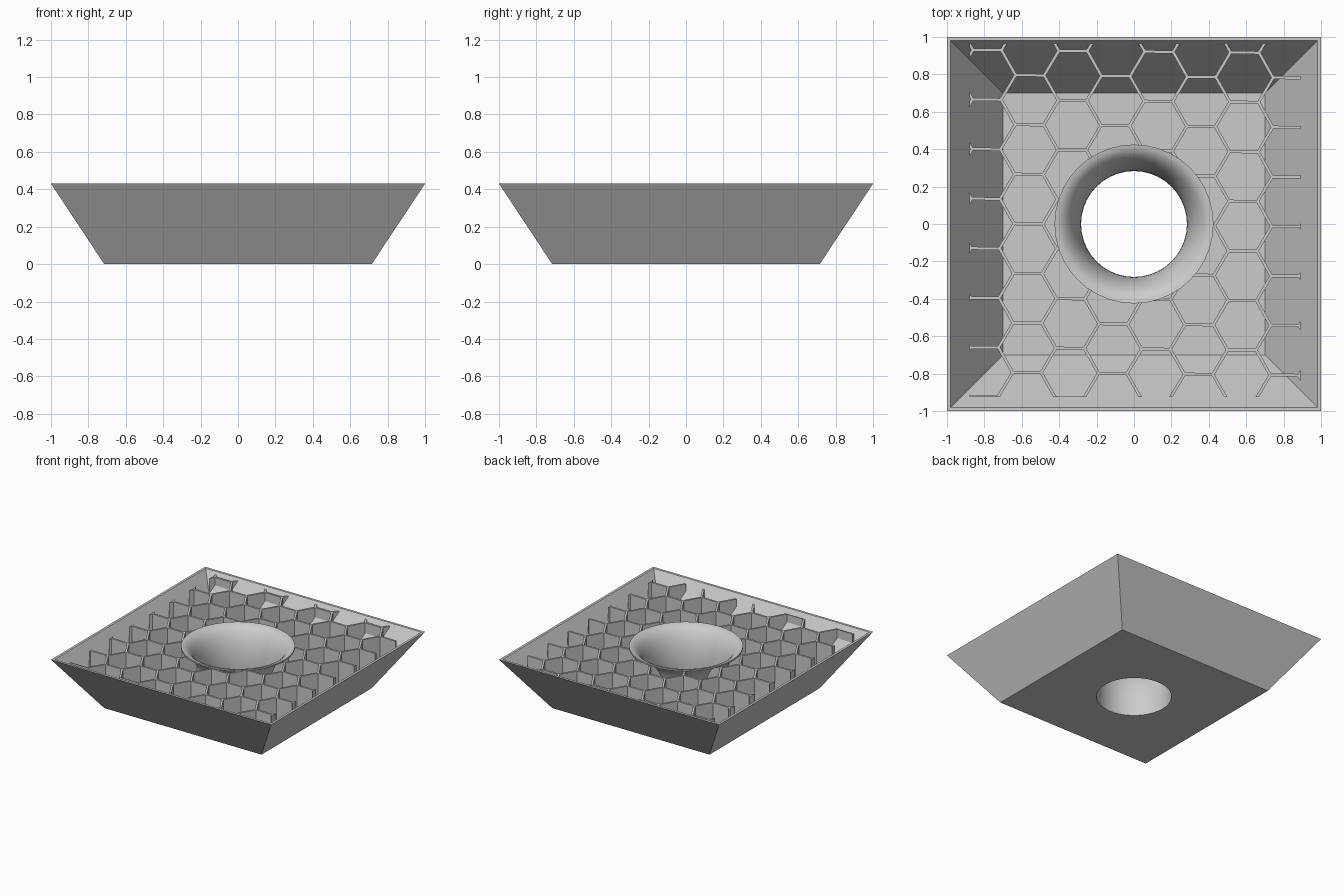
import bpy, bmesh, math
from mathutils import Matrix, Vector

if "Cube" in bpy.data.objects:
    bpy.data.objects.remove(bpy.data.objects["Cube"], do_unlink=True)

gray = bpy.data.materials.new("light_gray")
gray.use_nodes = True
gray.diffuse_color = (0.6, 0.6, 0.6, 1)
gray.node_tree.nodes["Principled BSDF"].inputs["Base Color"].default_value = gray.diffuse_color

HEIGHT = 0.43
FLOOR = 0.02
STEPS = 40


def finish(name, bm):
    bmesh.ops.recalc_face_normals(bm, faces=bm.faces)
    mesh = bpy.data.meshes.new(name)
    bm.to_mesh(mesh)
    bm.free()
    mesh.materials.append(gray)
    obj = bpy.data.objects.new(name, mesh)
    bpy.context.collection.objects.link(obj)
    return obj


def add_loft(bm, profile, sides, centre=(0, 0), turn=0.0, closed=False):
    """Turn a (radius, z) profile about z; cap its ends, or close it into a ring."""
    angles = [turn + math.tau * i / sides for i in range(sides)]
    rings = [[bm.verts.new((centre[0] + r * math.cos(a), centre[1] + r * math.sin(a), z))
              for a in angles] for r, z in profile]
    following = rings[1:] + rings[:1] if closed else rings[1:]
    for low, high in zip(rings, following):
        for i in range(sides):
            k = (i + 1) % sides
            bm.faces.new((low[i], low[k], high[k], high[i]))
    if not closed:
        bm.faces.new(rings[0][::-1])
        bm.faces.new(rings[-1])


def loft(name, profile, sides, **options):
    bm = bmesh.new()
    add_loft(bm, profile, sides, **options)
    return finish(name, bm)


def frustum(name, low, high, z_low, z_high):
    """Square frustum given by its half widths."""
    diag = math.sqrt(2)
    return loft(name, [(low * diag, z_low), (high * diag, z_high)], 4, turn=math.pi / 4)


def carve(obj, cutters):
    """Apply booleans, given as (operation, cutter) pairs."""
    for operation, cutter in cutters:
        mod = obj.modifiers.new("carve", "BOOLEAN")
        mod.operation, mod.object, mod.solver = operation, cutter, "EXACT"
    bpy.context.view_layer.update()
    graph = bpy.context.evaluated_depsgraph_get()
    mesh = bpy.data.meshes.new_from_object(obj.evaluated_get(graph))
    obj.modifiers.clear()
    obj.data = mesh


# Sloped square tray with a round opening
SLOPE = (0.98 - 0.70) / (HEIGHT - FLOOR)
cavity = frustum("cavity_cutter", 0.70, 0.98 + 0.1 * SLOPE, FLOOR, HEIGHT + 0.1)
opening = loft("opening_cutter", [(0.287, -0.1), (0.287, 0.2)], STEPS)
tray = frustum("tray", 0.715, 1.0, 0, HEIGHT)
carve(tray, [("DIFFERENCE", cavity), ("DIFFERENCE", opening)])

# Flared funnel around the opening
HOLE, RIM, DROP, SHELL = 0.283, 0.425, 0.30, 0.012


def flare(inset, lower):
    """Quarter ellipse from the throat up to the rim."""
    arc = [math.pi / 2 * i / 12 for i in range(13)]
    throat = HOLE + inset
    return [(throat + (RIM - throat) * (1 - math.cos(a)),
             HEIGHT - DROP - lower + DROP * math.sin(a)) for a in arc]


inner = [(HOLE, 0.0)] + flare(0, 0)
outer = [(HOLE + SHELL, 0.001)] + flare(SHELL, SHELL)
funnel = loft("funnel", inner + outer[::-1], STEPS, closed=True)

# Honeycomb: a slab trimmed to the tray, then pierced by flat-topped hexagons
PITCH, WALL, TILT = 0.265, 0.016, -0.01
COLUMN = PITCH * math.sqrt(3) / 2
CELL = (PITCH - WALL) / math.sqrt(3)
bm = bmesh.new()
for col in range(-1, 9):
    top = 0.79 if col % 2 else 0.922
    for row in range(-1, 9):
        centre = Vector((-0.794 + COLUMN * col, top + PITCH * (0.5 - row)))
        add_loft(bm, [(CELL, -0.1), (CELL, 0.6)], 6, Matrix.Rotation(TILT, 2) @ centre, TILT)
cells = finish("cell_cutter", bm)

core = loft("funnel_core_cutter",
            [(HOLE + 0.006, -0.1)] + flare(0.006, 0.006) + [(RIM, 0.6)], STEPS)
trim = frustum("trim_cutter", 0.70, 0.985 + 0.1 * SLOPE, 0.015, HEIGHT + 0.1)

bm = bmesh.new()
bmesh.ops.create_cube(bm, size=1)
low, high = Vector((-0.88, -0.925, 0.012)), Vector((0.89, 0.975, 0.41))
for v in bm.verts:
    v.co = [(a + b) / 2 + c * (b - a) for a, b, c in zip(low, high, v.co)]
honeycomb = finish("honeycomb", bm)
carve(honeycomb, [("INTERSECT", trim), ("DIFFERENCE", cells), ("DIFFERENCE", core)])

for helper in (cavity, opening, cells, core, trim):
    bpy.data.objects.remove(helper, do_unlink=True)

# Smooth only the funnel and opening; other edges stay crisp
for obj in (tray, funnel, honeycomb):
    bpy.ops.object.select_all(action="DESELECT")
    obj.select_set(True)
    bpy.context.view_layer.objects.active = obj
    bpy.ops.object.shade_smooth_by_angle(angle=math.radians(25))
